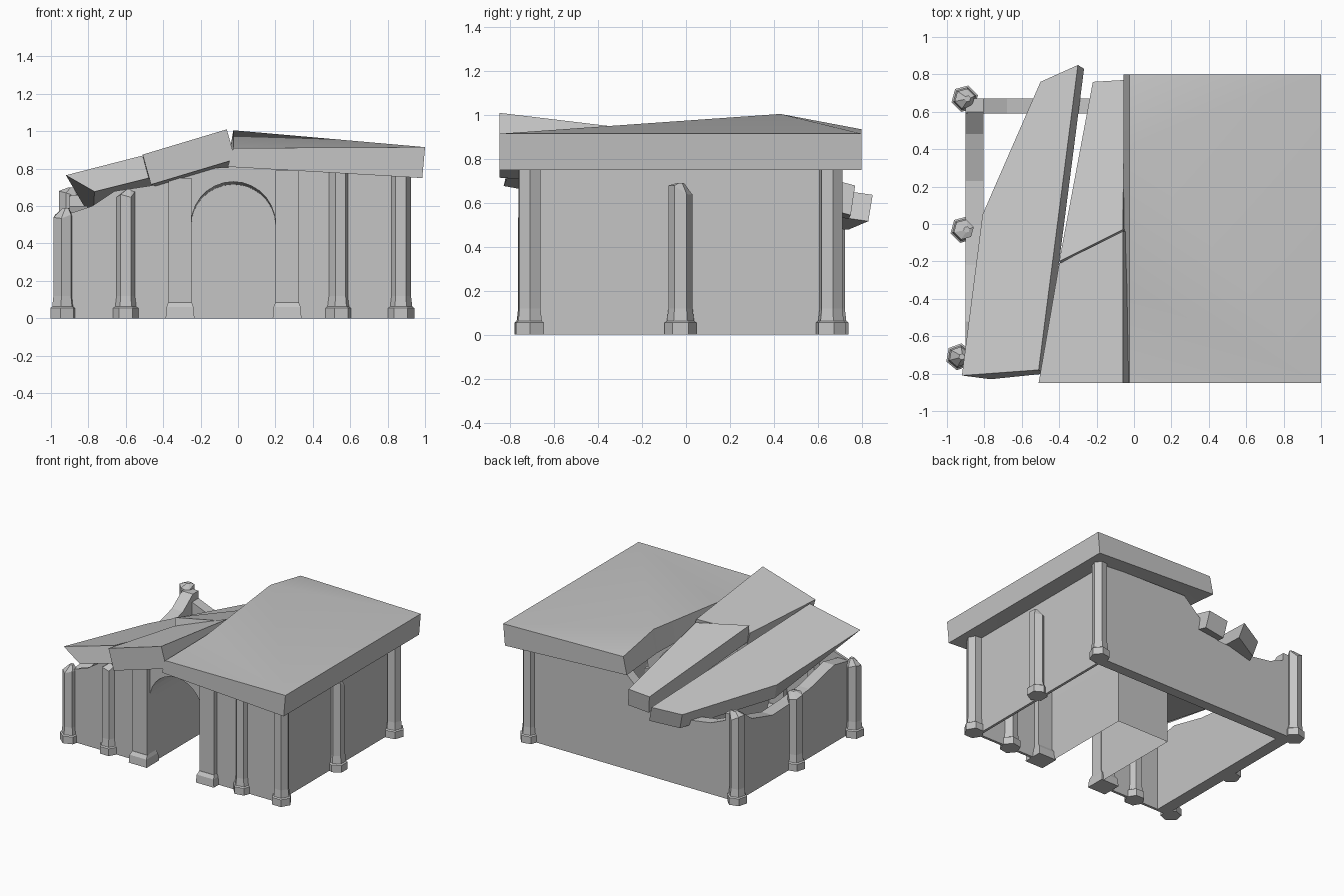
import bpy, bmesh, math, random
from mathutils import Vector

random.seed(4)
cube = bpy.data.objects.get("Cube")
if cube:
    bpy.data.objects.remove(cube, do_unlink=True)

stone = bpy.data.materials.new("grey_stone")
stone.use_nodes = True
stone.diffuse_color = (0.56, 0.56, 0.56, 1)
stone.node_tree.nodes["Principled BSDF"].inputs["Base Color"].default_value = (0.56, 0.56, 0.56, 1)


def finish(name, bm):
    bmesh.ops.recalc_face_normals(bm, faces=bm.faces)
    mesh = bpy.data.meshes.new(name)
    bm.to_mesh(mesh)
    bm.free()
    mesh.materials.append(stone)
    obj = bpy.data.objects.new(name, mesh)
    bpy.context.collection.objects.link(obj)
    return obj


def loft(name, rings):
    """Closed solid through rings of points, each ring with the same count."""
    bm = bmesh.new()
    rings = [[bm.verts.new(p) for p in ring] for ring in rings]
    n = len(rings[0])
    caps = [bm.faces.new(rings[0][::-1]), bm.faces.new(rings[-1])]
    for low, high in zip(rings, rings[1:]):
        for i in range(n):
            j = (i + 1) % n
            bm.faces.new((low[i], low[j], high[j], high[i]))
    bm.normal_update()
    bmesh.ops.triangulate(bm, faces=caps)
    return finish(name, bm)


def prism(name, points, offset):
    """Solid between a polygon and its copy moved by offset."""
    return loft(name, [points, [Vector(p) + Vector(offset) for p in points]])


def column(name, x, y, height, broken, turn):
    """Six-sided column with a stepped foot and an optional broken top."""
    rings = []
    for radius, z in ((0.073, 0), (0.073, 0.055), (0.062, 0.062), (0.055, 0.12), (0.055, height)):
        ring = []
        for i in range(6):
            a = math.radians(turn + 60 * i)
            lift = random.uniform(-0.05, 0.01) if broken and z == height else 0
            ring.append((x + radius * math.cos(a), y + radius * math.sin(a), z + lift))
        rings.append(ring)
    if broken:
        rings.append([(x + 0.015 + 0.3 * (p[0] - x), y + 0.3 * (p[1] - y), height + 0.01)
                      for p in rings[-1]])
    return loft(name, rings)


# Thin front wall with arched doorway and crumbled left end
door = [(0.2, 0)] + [(-0.025 + 0.225 * math.cos(math.pi * i / 14),
                      0.505 + 0.225 * math.sin(math.pi * i / 14)) for i in range(15)] + [(-0.25, 0)]
front = [(-0.9, 0), (-0.9, 0.56), (-0.78, 0.6), (-0.66, 0.68), (-0.46, 0.71), (-0.2, 0.8),
         (0, 0.81), (0.84, 0.77), (0.84, 0)] + door
prism("front_wall", [(x, -0.72, z) for x, z in front], (0, 0.02, 0))

# Vaulted alcove behind the doorway, closed at the rear
bm = bmesh.new()
near = [bm.verts.new((x, -0.71, z)) for x, z in door]
far = [bm.verts.new((x, 0.07, z * 0.98)) for x, z in door]
for i in range(len(door) - 1):
    bm.faces.new((near[i], near[i + 1], far[i + 1], far[i]))
bm.faces.new(far)
finish("door_alcove", bm)

# Back wall, broken down below the fallen slabs
back = [(-0.9, 0), (-0.9, 0.66), (-0.8, 0.6), (-0.68, 0.55), (-0.48, 0.52), (-0.2, 0.54),
        (-0.02, 0.68), (0.1, 0.79), (0.84, 0.77), (0.84, 0)]
prism("back_wall", [(x, 0.59, z) for x, z in back], (0, 0.08, 0))

# Side walls
left = [(-0.72, 0), (-0.72, 0.56), (-0.52, 0.6), (-0.22, 0.53), (0, 0.51), (0.23, 0.5),
        (0.48, 0.57), (0.6, 0.66), (0.67, 0.66), (0.67, 0)]
prism("broken_side_wall", [(-0.9, y, z) for y, z in left], (0.095, 0, 0))
right = [(-0.72, 0), (-0.72, 0.77), (0.67, 0.77), (0.67, 0)]
prism("whole_side_wall", [(0.84, y, z) for y, z in right], (-0.02, 0, 0))

# Door piers with flared feet
for side, x, top in (("right", -0.31, 0.75), ("left", 0.2625, 0.79)):
    w = 0.0625
    outline = [(-w, 0.05), (-w, top), (w, top), (w, 0.05)]
    prism(side + "_door_pier", [(x + a, -0.755, z) for a, z in outline], (0, 0.1, 0))
    loft(side + "_door_pier_foot", [
        [(x - half, y0, z), (x + half, y0, z), (x + half, y1, z), (x - half, y1, z)]
        for half, y0, y1, z in ((0.077, -0.78, -0.63, 0), (0.072, -0.775, -0.635, 0.06),
                                (0.063, -0.757, -0.65, 0.085))])

# Columns
for name, x, y, height, broken, turn in (
        ("front_right_column", -0.935, -0.71, 0.58, True, 20),
        ("front_inner_right_column", -0.6, -0.71, 0.68, True, 0),
        ("front_inner_left_column", 0.54, -0.71, 0.79, False, 10),
        ("front_left_column", 0.87, -0.71, 0.79, False, 0),
        ("back_left_column", 0.87, 0.66, 0.79, False, 10),
        ("middle_left_column", 0.865, -0.025, 0.68, True, 30),
        ("middle_right_column", -0.91, -0.03, 0.58, True, 15),
        ("back_right_column", -0.905, 0.67, 0.69, True, 15)):
    column(name, x, y, height, broken, turn)

# Standing half of the roof, warped up at its broken edge
bm = bmesh.new()
top = [bm.verts.new(p) for p in ((1, -0.85, 0.915), (1, 0.8, 0.915), (-0.025, 0.8, 0.935),
                                 (-0.025, 0.43, 1.005), (-0.025, -0.35, 0.915), (-0.025, -0.85, 0.91))]
low = [bm.verts.new(p) for p in ((0.985, -0.85, 0.75), (0.985, 0.8, 0.75), (-0.055, 0.8, 0.8),
                                 (-0.055, 0.43, 0.83), (-0.055, -0.35, 0.81), (-0.055, -0.85, 0.81))]
for ring in (top, low):
    for a, b, c in ((0, 1, 3), (1, 2, 3), (0, 3, 4), (0, 4, 5)):
        bm.faces.new((ring[a], ring[b], ring[c]))
for i in range(6):
    j = (i + 1) % 6
    bm.faces.new((top[i], top[j], low[j], low[i]))
roof = finish("standing_roof", bm)
bpy.context.view_layer.objects.active = roof
roof.select_set(True)
bpy.ops.object.shade_smooth_by_angle(angle=math.radians(30))


def slab(name, outline, origin, slope_x, slope_y, drop, inset=0):
    """Tilted roof piece: a top outline on a sloping plane, thickened along drop.
    inset slides the first underside corner along the slope."""
    ox, oy, oz = origin
    pts = [Vector((x, y, oz + slope_x * (x - ox) + slope_y * (y - oy))) for x, y in outline]
    under = [p + Vector(drop) for p in pts]
    under[0] += Vector((inset, 0, inset * slope_x))
    loft(name, [under, pts])


# Fallen roof pieces
slab("fallen_slab_outer", [(-0.92, -0.81), (-0.51, -0.78), (-0.3, 0.85), (-0.5, 0.76), (-0.81, 0.05)],
     (-0.51, -0.78, 0.87), 0.27, -0.178, (0.033, -0.02, -0.12), 0.12)
slab("fallen_slab_front", [(-0.51, -0.85), (-0.06, -0.85), (-0.06, -0.04), (-0.4, -0.21)],
     (-0.06, -0.85, 1.01), 0.3, -0.12, (0.045, 0, -0.16))
slab("fallen_slab_back", [(-0.4, -0.2), (-0.06, -0.03), (-0.05, 0.77), (-0.22, 0.76)],
     (-0.06, -0.03, 0.89), 0.12, -0.265, (0.02, -0.02, -0.135))
